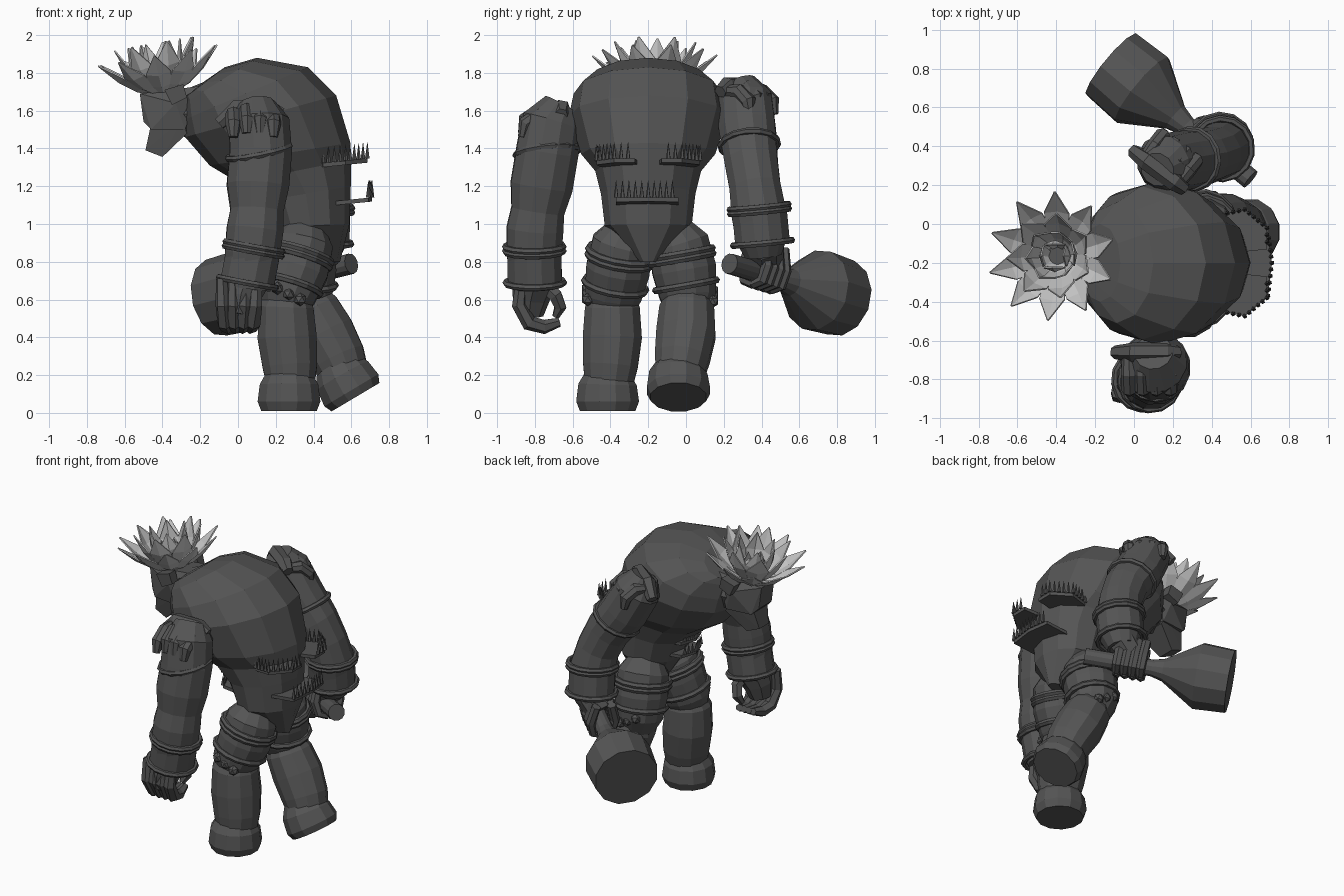
import bpy, bmesh, math
from mathutils import Vector, Matrix

cube = bpy.data.objects.get("Cube")
if cube:
    bpy.data.objects.remove(cube)


def material(name, value):
    m = bpy.data.materials.new(name)
    m.use_nodes = True
    colour = (value, value, value, 1)
    m.diffuse_color = colour
    m.node_tree.nodes["Principled BSDF"].inputs["Base Color"].default_value = colour
    return m


STONE = material("dark_grey", 0.09)
PETAL = material("light_grey", 0.55)


def finish(name, bm, mat=STONE):
    bmesh.ops.recalc_face_normals(bm, faces=bm.faces[:])
    mesh = bpy.data.meshes.new(name)
    bm.to_mesh(mesh)
    bm.free()
    mesh.materials.append(mat)
    obj = bpy.data.objects.new(name, mesh)
    bpy.context.collection.objects.link(obj)
    return obj


def skin(bm, rings):
    """Join vertex rings into a closed skin."""
    loops = [[bm.verts.new(p) for p in ring] for ring in rings]
    n = len(loops[0])
    for a, b in zip(loops, loops[1:]):
        for i in range(n):
            bm.faces.new((a[i], a[(i + 1) % n], b[(i + 1) % n], b[i]))
    bm.faces.new(loops[0])
    bm.faces.new(loops[-1])


def tube(bm, path, radii, sides=12):
    """Sweep a polygon with changing radius along a path."""
    pts = [Vector(p) for p in path]
    rings, side = [], None
    for i, p in enumerate(pts):
        d = (pts[min(i + 1, len(pts) - 1)] - pts[max(i - 1, 0)]).normalized()
        if side is None:
            side = d.orthogonal()
        side = (side - d * side.dot(d)).normalized()
        up = d.cross(side)
        turn = [2 * math.pi * k / sides for k in range(sides)]
        rings.append([p + radii[i] * (side * math.cos(t) + up * math.sin(t)) for t in turn])
    skin(bm, rings)


def limb(name, path, radii, sides=12):
    bm = bmesh.new()
    tube(bm, path, radii, sides)
    return finish(name, bm)


def band(name, centre, axis, major, minor=0.018):
    q = Vector(axis).to_track_quat('Z', 'Y')
    bpy.ops.mesh.primitive_torus_add(major_segments=14, minor_segments=6, major_radius=major,
                                     minor_radius=minor, location=centre, rotation=q.to_euler())
    obj = bpy.context.object
    obj.name = name
    obj.data.materials.append(STONE)


def hull(name, rows, mid):
    """Convex block from mirrored (x, z, half width) rows."""
    bm = bmesh.new()
    for x, z, w in rows:
        for s in (-1, 1):
            bm.verts.new((x, mid + s * w, z))
    bmesh.ops.convex_hull(bm, input=bm.verts[:])
    return finish(name, bm)


# Hunched torso: back point, front point and half width of each ring
MID = -0.2
sections = [(.54, .80, .30, .80, .05), (.59, 1.0, .18, .98, .23), (.597, 1.2, .12, 1.12, .25),
            (.60, 1.34, .0, 1.22, .28), (.595, 1.43, -.15, 1.31, .355), (.52, 1.68, -.28, 1.46, .42),
            (.37, 1.83, -.29, 1.55, .395), (.10, 1.88, -.28, 1.64, .31), (-.07, 1.83, -.28, 1.67, .2),
            (-.2, 1.74, -.29, 1.66, .10)]
rings = []
for bx, bz, fx, fz, w in sections:
    back, front = Vector((bx, MID, bz)), Vector((fx, MID, fz))
    rings.append([(back + front) / 2 + (back - front) / 2 * math.cos(t) + Vector((0, w * math.sin(t), 0))
                  for t in [2 * math.pi * k / 12 for k in range(12)]])
bm = bmesh.new()
skin(bm, rings)
finish("torso", bm)

# Head
HEAD = -0.16
limb("neck", [(-.12, HEAD, 1.6), (-.3, HEAD, 1.58)], [.17, .12], 8)
hull("skull", [(-.2, 1.73, .09), (-.52, 1.69, .07), (-.5, 1.54, .07), (-.46, 1.5, .1),
               (-.28, 1.5, .12), (-.33, 1.64, .14)], HEAD)
hull("jaw", [(-.46, 1.53, .08), (-.49, 1.39, .05), (-.4, 1.355, .06), (-.27, 1.48, .11), (-.3, 1.55, .12)], HEAD)
for side, s in (("right", -1), ("left", 1)):
    hull(side + "_brow", [(-.39, 1.71, .035), (-.29, 1.74, .035), (-.27, 1.67, .03), (-.35, 1.63, .03)],
         HEAD + s * .15)

# Flower crown leaning forward: layers of count, pitch, length, width, start angle
bm = bmesh.new()
base = Vector((-.39, -.165, 1.69))
lean = Matrix.Rotation(math.radians(-10), 3, 'Y')
for count, pitch, length, width, start in ((10, 33, .35, .065, .26), (7, 54, .32, .07, .5),
                                           (6, 69, .285, .06, .1), (4, 78, .18, .055, 0)):
    for k in range(count):
        turn = lean @ Matrix.Rotation(start + 2 * math.pi * k / count, 3, 'Z')
        tilt = math.radians(pitch)
        out = turn @ Vector((math.cos(tilt), 0, math.sin(tilt)))
        up = turn @ Vector((-math.sin(tilt), 0, math.cos(tilt)))
        across = turn @ Vector((0, 1, 0))
        root = base + turn @ Vector((.045, 0, 0))
        rows = [(0, .4, 0), (.3, .85, -.02), (.6, 1, -.015), (1, .04, .02)]
        grid = [[bm.verts.new(root + out * length * f + across * width * w * s + up * (h + .02 * abs(s) * w))
                 for s in (-1, 0, 1)] for f, w, h in rows]
        for a, b in zip(grid, grid[1:]):
            for i in (0, 1):
                bm.faces.new((a[i], a[i + 1], b[i + 1], b[i]))
flower = finish("flower_crown", bm, PETAL)
flower.modifiers.new("thickness", 'SOLIDIFY').thickness = .008

# Arms
limb("right_arm", [(.1, -.66, 1.63), (.11, -.71, 1.54), (.12, -.735, 1.38), (.105, -.765, 1.2), (.1, -.785, 1.07),
                   (.09, -.80, .97), (.075, -.805, .84), (.05, -.80, .66)],
     [.10, .165, .17, .17, .145, .155, .15, .125])
limb("left_arm", [(.12, .28, 1.75), (.15, .31, 1.66), (.24, .325, 1.5), (.36, .345, 1.33), (.42, .365, 1.2),
                  (.45, .385, 1.06), (.45, .40, .92), (.44, .41, .83)],
     [.09, .15, .155, .145, .14, .15, .14, .10])
band("right_arm_band", (.11, -.735, 1.38), (-.2, -.1, 1), .168)
band("left_arm_band", (.3, .335, 1.42), (.55, .08, -1), .152)
for side, a, b, r in (("right", (.085, -.803, .88), (.05, -.80, .69), .148),
                      ("left", (.45, .387, 1.09), (.445, .405, .90), .15)):
    a, b = Vector(a), Vector(b)
    limb(side + "_bracer", [a, b], [r, r], 12)
    for i, f in enumerate((0, .12, 1)):
        band(f"{side}_bracer_rim_{i}", a.lerp(b, f), b - a, r + .006)


def shoulder_pad(name, centre, along, out, reach):
    """Row of draped lobes over a collar."""
    c, along, out = Vector(centre), Vector(along).normalized(), Vector(out).normalized() * reach
    up = Vector((0, 0, 1))
    bm = bmesh.new()
    for k in range(4):
        p = c + along * (k - 1.5) * .07
        drop = -.02 * abs(k - 1.5)
        tube(bm, [p + up * drop, p + out * .55 + up * drop, p + out * .92 + up * (drop - .05),
                  p + out + up * (drop - .12)], [.035, .043, .043, .025], 8)
    tube(bm, [c - along * .18 - up * .08, c - along * .09, c + along * .09, c + along * .15 - up * .03],
         [.035, .05, .05, .035], 6)
    finish(name, bm)


shoulder_pad("right_shoulder_pad", (.08, -.66, 1.61), (1, 0, 0), (0, -1, 0), .205)
shoulder_pad("left_shoulder_pad", (.14, .27, 1.73), (.27, -.2, 0), (.6, .8, 0), .165)

# Curled right hand: fingers taper together towards the tips
limb("right_palm", [(.045, -.8, .7), (.015, -.82, .61), (.0, -.83, .52)], [.12, .10, .075], 8)
bm = bmesh.new()
for k in range(4):
    x, pinch = .005, (k - 1.5)
    tube(bm, [(x + pinch * .062, -.87, .71), (x + pinch * .058, -.885, .57), (x + pinch * .05, -.83, .475),
              (x + pinch * .042, -.75, .455), (x + pinch * .036, -.67, .48)], [.03, .038, .042, .038, .024], 6)
tube(bm, [(.07, -.75, .68), (.09, -.69, .62), (.07, -.665, .56), (.05, -.69, .51)], [.045, .04, .035, .02], 6)
finish("right_fingers", bm)

# Club and the left hand wrapped around it
grip, tip = Vector((.6, .23, .79)), Vector((-.115, .82, .61))
axis = tip - grip
limb("club", [grip + axis * f for f in (0, .46, .54, .78, 1)], [.055, .055, .075, .218, .208], 12)
bm = bmesh.new()
centre = grip + axis * .31
along = axis.normalized()
outer = Vector((0, 0, 1)).cross(along).normalized()
top = along.cross(outer).normalized()
for k in range(4):
    c = centre + along * (k - 1.5) * .052
    for s in (-1, 1):
        tube(bm, [c + top * .15 + outer * s * .05, c + outer * s * .08 + top * .03,
                  c + outer * s * .06 - top * .05, c - top * .07], [.03, .032, .03, .025], 6)
finish("left_fingers", bm)
limb("left_palm", [(.44, .41, .88), centre + top * .06], [.11, .095], 8)

# Legs: thigh, shin and foot
legs = {
    "right": ([(.36, -.30, .99), (.345, -.335, .9), (.31, -.36, .76), (.26, -.385, .62), (.25, -.39, .54)],
              [(.27, -.39, .66), (.255, -.39, .56), (.26, -.39, .4), (.275, -.40, .25), (.28, -.41, .14)],
              [(.27, -.41, .20), (.27, -.415, .15), (.27, -.415, .06), (.27, -.415, .01)]),
    "left": ([(.36, -.08, .99), (.355, -.04, .9), (.35, -.01, .76), (.35, .01, .62), (.37, .01, .54)],
             [(.35, .01, .65), (.39, .005, .55), (.46, .0, .42), (.53, -.02, .29), (.57, -.035, .19)],
             [(.53, -.03, .245), (.555, -.04, .195), (.6, -.04, .12), (.622, -.04, .083)])}
for side, (thigh, shin, foot) in legs.items():
    limb(side + "_thigh", thigh, [.10, .165, .175, .155, .12])
    limb(side + "_shin", shin, [.1, .15, .162, .15, .13])
    limb(side + "_foot", foot, [.13, .16, .172, .152])
    slope = Vector(thigh[3]) - Vector(thigh[1])
    for i, f in enumerate((.2, .3, .8)):
        band(f"{side}_thigh_band_{i}", Vector(thigh[1]).lerp(Vector(thigh[3]), f), slope, .176 - .015 * f, .02)
    # Row of studs on the outside of the knee
    s = -1 if side == "right" else 1
    bm = bmesh.new()
    for k in range(3):
        spot = Vector(shin[0]) + Vector((-.06 + k * .06, s * .13, -.03 * k))
        bmesh.ops.create_icosphere(bm, subdivisions=1, radius=.035, matrix=Matrix.Translation(spot))
    finish(side + "_knee_studs", bm)


def shelf(name, outline, z, rise, height, flip=False):
    """Thin ledge whose outer edges carry a row of spikes."""
    pts = []
    for x, y in outline:
        y = 2 * MID - y if flip else y
        pts.append(Vector((x, y, z + rise * abs(x - outline[0][0]))))
    bm = bmesh.new()
    low = [p - Vector((0, 0, .022)) for p in pts]
    skin(bm, [low, pts])
    for a, b in zip(pts[1:], pts[2:-1]):
        n = max(2, round((b - a).length / .032))
        for k in range(n):
            tube(bm, [a.lerp(b, k / n), a.lerp(b, k / n) + Vector((0, 0, height))], [.013, .001], 5)
    finish(name, bm)


# Spiked ledges on back and belly
upper = [(.42, -.40), (.45, -.45), (.57, -.475), (.685, -.38), (.685, -.27), (.5, -.25)]
shelf("right_back_ledge", upper, 1.32, .1, .085)
shelf("left_back_ledge", upper, 1.32, .1, .085, True)
shelf("lower_back_ledge", [(.5, -.37), (.69, -.37), (.71, -.2), (.69, -.04), (.5, -.04)], 1.12, .1, .09)
for name, z in (("lower_belly_ledge", 1.04), ("upper_belly_ledge", 1.13)):
    shelf(name, [(.25, -.31), (.1, -.31), (.06, -.2), (.1, -.09), (.25, -.09)], z, .1, .06)
